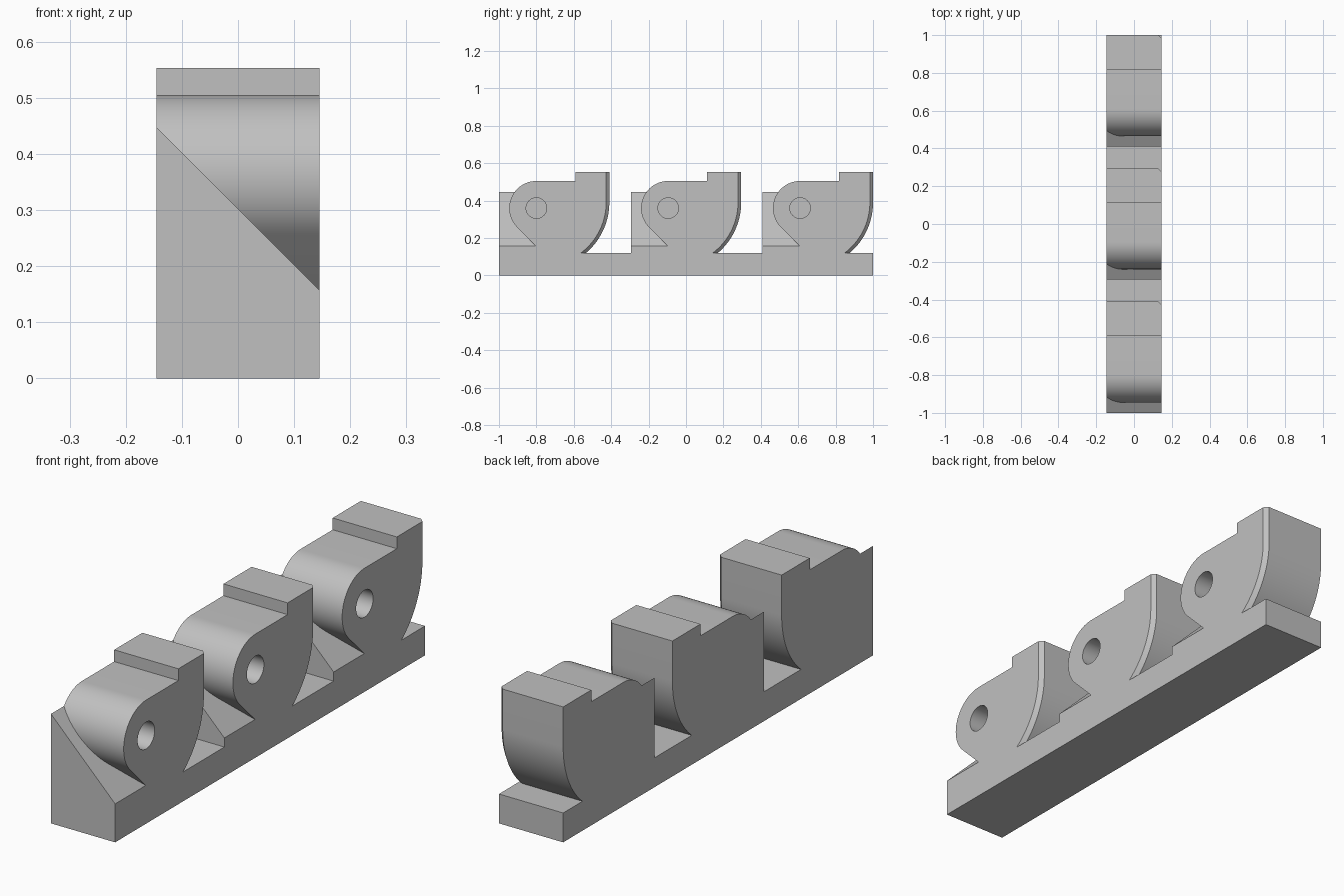
import bpy, bmesh
from math import sin, cos, pi, asin
from mathutils import Matrix

cube = bpy.data.objects.get("Cube")
if cube:
    bpy.data.objects.remove(cube)

HALF = 0.145          # half width of the strip
PITCH = 0.705         # spacing of the repeated hooks
BASE_TOP = 0.12
PIVOT_Y, PIVOT_Z, NOSE_R = -0.8, 0.36, 0.145
BACK_Y, BEND_Z, BACK_R = -0.41, 0.39, 0.354
CHAMFER = 0.017

grey = bpy.data.materials.new("plain grey")
grey.use_nodes = True
colour = (0.53, 0.53, 0.53, 1)
grey.diffuse_color = colour
grey.node_tree.nodes["Principled BSDF"].inputs["Base Color"].default_value = colour


def finish(name, bm):
    """Turn a bmesh into a named, coloured object."""
    bmesh.ops.recalc_face_normals(bm, faces=bm.faces)
    mesh = bpy.data.meshes.new(name)
    bm.to_mesh(mesh)
    bm.free()
    mesh.materials.append(grey)
    obj = bpy.data.objects.new(name, mesh)
    bpy.context.collection.objects.link(obj)
    return obj


def loft(name, sections):
    """Skin matching closed rings of points and cap both ends."""
    bm = bmesh.new()
    rings = [[bm.verts.new(p) for p in ring] for ring in sections]
    for a, b in zip(rings, rings[1:]):
        for i in range(len(a)):
            j = (i + 1) % len(a)
            bm.faces.new((a[i], a[j], b[j], b[i]))
    bm.faces.new(rings[0])
    bm.faces.new(rings[-1])
    return finish(name, bm)


def hook_section(x, inset):
    """Side outline of a hook; inset pulls in the curved back."""
    pts = [(PIVOT_Y, BASE_TOP), (PIVOT_Y, PIVOT_Z - NOSE_R * 2 ** 0.5)]
    for i in range(25):                                  # rounded nose
        a = pi * 1.25 - pi * 0.75 * i / 24
        pts.append((PIVOT_Y + NOSE_R * cos(a), PIVOT_Z + NOSE_R * sin(a)))
    pts += [(-0.592, 0.505), (-0.592, 0.553), (BACK_Y - inset, 0.553)]
    radius = BACK_R - inset
    sweep = asin((BEND_Z - BASE_TOP) / radius)
    for i in range(21):                                  # swept back
        a = sweep * i / 20
        pts.append((BACK_Y - BACK_R + radius * cos(a), BEND_Z - radius * sin(a)))
    return [(x, y, z) for y, z in pts]


# Base strip
bm = bmesh.new()
bmesh.ops.create_cube(bm, size=1, matrix=Matrix.Translation((0, 0, BASE_TOP / 2))
                      @ Matrix.Diagonal((2 * HALF, 2, BASE_TOP, 1)))
finish("base_strip", bm)

# Hook with one chamfered back edge
hook = loft("hook", [hook_section(-HALF, 0), hook_section(HALF - CHAMFER, 0),
                     hook_section(HALF, CHAMFER)])

# Blind pin hole in the left side
bm = bmesh.new()
bmesh.ops.create_cone(bm, cap_ends=True, segments=40, radius1=0.055, radius2=0.055,
                      depth=0.28, matrix=Matrix.Translation((HALF, PIVOT_Y, PIVOT_Z))
                      @ Matrix.Rotation(pi / 2, 4, "Y"))
cutter = finish("pin_hole_cutter", bm)
cutter.hide_render = True
cut = hook.modifiers.new("pin_hole", "BOOLEAN")
cut.operation = "DIFFERENCE"
cut.solver = "EXACT"
cut.object = cutter
bpy.ops.object.select_all(action="DESELECT")
hook.select_set(True)
bpy.context.view_layer.objects.active = hook
bpy.ops.object.modifier_apply(modifier=cut.name)
bpy.data.objects.remove(cutter)
bpy.ops.object.shade_smooth_by_angle(angle=pi / 7)

# Sloped wedge under the nose
outline = [(-HALF, BASE_TOP), (HALF, BASE_TOP), (HALF, 0.157), (-HALF, 0.447)]
wedge = loft("wedge", [[(x, y, z) for x, z in outline] for y in (-1, PIVOT_Y)])

# Repeat along the strip
for part in (hook, wedge):
    for n in (1, 2):
        copy = part.copy()
        copy.name = f"{part.name}_{n + 1}"
        copy.location.y = n * PITCH
        bpy.context.collection.objects.link(copy)
